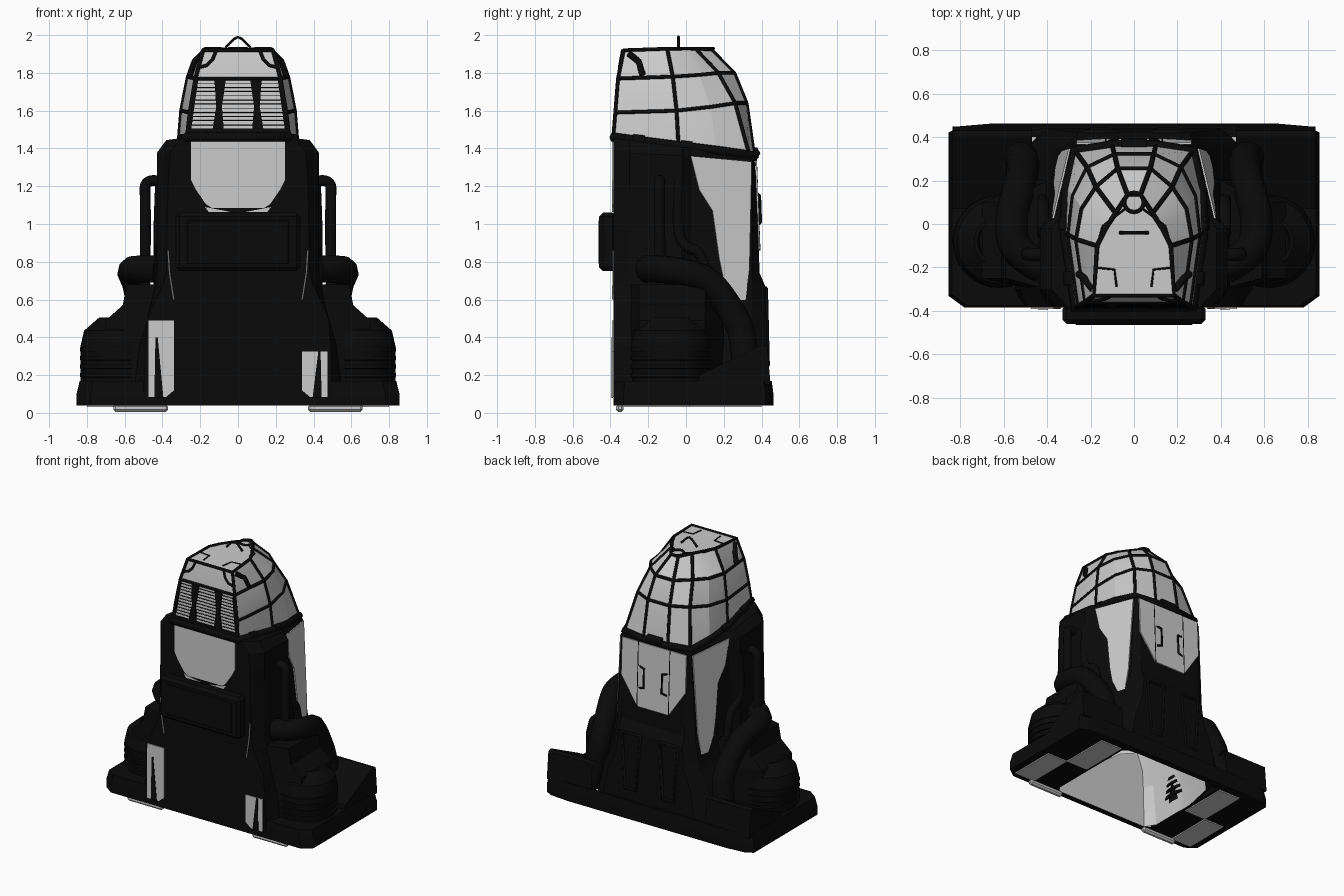
import bpy, bmesh, math

cube = bpy.data.objects.get("Cube")
if cube:
    bpy.data.objects.remove(cube, do_unlink=True)


def material(name, v):
    m = bpy.data.materials.new(name)
    m.use_nodes = True
    m.diffuse_color = (v, v, v, 1)
    b = next(n for n in m.node_tree.nodes if n.type == 'BSDF_PRINCIPLED')
    b.inputs["Base Color"].default_value = (v, v, v, 1)
    b.inputs["Roughness"].default_value = 0.7
    return m


BLACK = material("matte black", 0.003)
GREY = material("light grey", 0.6)
rounded = []


def finish(name, bm, mat):
    me = bpy.data.meshes.new(name)
    bm.to_mesh(me)
    bm.free()
    me.materials.append(mat)
    ob = bpy.data.objects.new(name, me)
    bpy.context.collection.objects.link(ob)
    return ob


def mirrored(half):
    """Close a half outline (tuples starting with x) across x = 0."""
    return list(half) + [(-p[0],) + tuple(p[1:]) for p in reversed(half)]


def loft(name, rings, mat, top=True, inward=False):
    bm = bmesh.new()
    vs = [[bm.verts.new(p) for p in r] for r in rings]
    n = len(vs[0])
    for a, b in zip(vs, vs[1:]):
        for i in range(n):
            j = (i + 1) % n
            bm.faces.new((a[i], a[j], b[j], b[i]))
    if top:
        bm.faces.new(vs[-1])
    bmesh.ops.recalc_face_normals(bm, faces=bm.faces)
    if inward:
        bmesh.ops.reverse_faces(bm, faces=bm.faces)
    ob = finish(name, bm, mat)
    rounded.append(ob)
    return ob


def plate(name, pts, place, mat, thick=0.009):
    bm = bmesh.new()
    bm.faces.new([bm.verts.new(place(*p)) for p in pts])
    ob = finish(name, bm, mat)
    s = ob.modifiers.new("thickness", 'SOLIDIFY')
    s.thickness, s.offset = thick, 0
    return ob


def box(name, lo, hi, mat, bevel):
    bm = bmesh.new()
    bmesh.ops.create_cube(bm, size=1)
    for v in bm.verts:
        v.co = [(a + b) / 2 + c * (b - a) for a, b, c in zip(lo, hi, v.co)]
    ob = finish(name, bm, mat)
    ob.modifiers.new("bevel", 'BEVEL').width = bevel
    return ob


def tube(name, paths, r, mat, closed=False, smooth=False):
    cu = bpy.data.curves.new(name, 'CURVE')
    cu.dimensions, cu.bevel_depth, cu.use_fill_caps = '3D', r, True
    cu.bevel_resolution = 3 if smooth else 1
    for path in paths:
        s = cu.splines.new('NURBS' if smooth else 'POLY')
        s.points.add(len(path) - 1)
        for p, co in zip(s.points, path):
            p.co = (*co, 1)
        s.use_cyclic_u = closed
        if smooth:
            s.use_endpoint_u, s.order_u, s.resolution_u = True, 3, 8
    cu.materials.append(mat)
    ob = bpy.data.objects.new(name, cu)
    bpy.context.collection.objects.link(ob)
    return ob


def lathe(name, centre, profile, mat, n=28):
    rings = [[(centre[0] + r * math.cos(2 * math.pi * i / n),
               centre[1] + r * math.sin(2 * math.pi * i / n), z) for i in range(n)]
             for r, z in profile]
    return loft(name, rings, mat)


# Planes that the flush panels sit on
def side_x(y, z):
    return 0.375 - 0.2424 * y + 0.053 * (1.36 - z)


def front(x, z):
    return (x, -0.387, z)


def rear(x, z):
    return (x, 0.376 + (1.2 - z) * 0.039, z)


def windshield(x, z):
    return (x, -0.389 + (z - 1.46) * 0.081, z)


def brow(x, z):
    return (x, -0.364 + (z - 1.77) * 0.1875, z)


# Main hull and its pale inner liner
def section(z, wf, ws, flare, yb, tilt=0, kx=1, ky=1):
    half = [(wf, -0.385), (ws, -0.3), (ws, -0.02), (side_x(0.03, z) + flare, 0.03),
            (side_x(0.35, z) + flare, 0.35), (0.26 + flare, yb)]
    return mirrored([(x * kx, y * ky, z - tilt * (y + 0.385)) for x, y in half])


rows = [(0.05, 0.50, 0.56, 0.14, 0.44), (0.36, 0.49, 0.52, 0.08, 0.43),
        (0.50, 0.48, 0.48, 0.02, 0.425), (0.67, 0.40, 0.44, 0, 0.42),
        (0.74, 0.38, 0.43, 0, 0.39), (1.2, 0.37, 0.43, 0, 0.372),
        (1.38, 0.36, 0.43, 0, 0.363, 0.05), (1.455, 0.30, 0.38, -0.02, 0.36, 0.13)]
loft("hull", [section(*r) for r in rows], BLACK)
loft("hull_liner", [section(*r, kx=0.78, ky=0.92) for r in rows[:6]], GREY, inward=True)

# Base frame, open in the middle
base = [(0.78, -0.385), (0.855, -0.33), (0.855, 0.42), (0.8, 0.45), (0.65, 0.463)]
loft("base_frame", [mirrored([(x * kx, y * ky, z) for x, y in base]) for kx, ky, z in
     ((0.5, 0.9, 0.04), (1, 1, 0.04), (1, 1, 0.1), (0.98, 0.98, 0.17), (0.62, 0.95, 0.17))],
     BLACK, top=False)

# Canopy glazing: half rings run from the front corner round to the back
canopy = [
    [(0.27, -0.385, 1.46), (0.315, -0.04, 1.415), (0.308, 0.16, 1.39), (0.27, 0.335, 1.365),
     (0.1, 0.36, 1.36)],
    [(0.255, -0.3745, 1.59), (0.3, -0.05, 1.6), (0.28, 0.13, 1.62), (0.215, 0.26, 1.64),
     (0.09, 0.32, 1.64)],
    [(0.225, -0.36, 1.77), (0.265, -0.07, 1.78), (0.24, 0.07, 1.79), (0.175, 0.17, 1.8),
     (0.075, 0.255, 1.8)],
    [(0.185, -0.33, 1.92), (0.17, -0.1, 1.928), (0.13, -0.02, 1.928), (0.085, 0.05, 1.926),
     (0.03, 0.135, 1.92)]]
full = [mirrored(r) for r in canopy]
loft("canopy_glazing", full, GREY)
struts = [list(m) for i, m in enumerate(zip(*full)) if i not in (2, 7)]
tube("canopy_struts", struts + [full[1]], 0.011, BLACK)
tube("canopy_hoops", full[2:], 0.011, BLACK, closed=True)
tube("canopy_base_band", [full[0]], 0.027, BLACK, closed=True)
tube("rear_band_clasp", [[(-0.06, 0.36, 1.375), (0.06, 0.36, 1.375)]], 0.034, BLACK)

# Shuttered windshield
plate("windshield_sill", mirrored([(0.265, 1.445), (0.26, 1.505)]), windshield, BLACK)
slats = []
for i in range(11):
    z = 1.525 + i * 0.022
    w = 0.262 - (z - 1.5) * 0.14
    slats.append([windshield(-w, z), windshield(w, z)])
tube("shutter_slats", slats, 0.0028, BLACK)

# Roof hatch ring and lifting loop
tube("hatch_ring", [[(0.045 * math.cos(a * math.pi / 8), 0.1 + 0.045 * math.sin(a * math.pi / 8),
                      1.929) for a in range(16)]], 0.009, BLACK, closed=True)
tube("lifting_loop", [[(-0.065, -0.04, 1.935), (-0.02, -0.04, 1.98), (0, -0.04, 1.99),
                       (0.02, -0.04, 1.98), (0.065, -0.04, 1.935)]], 0.008, BLACK)

# Front bib and equipment box
plate("front_bib", mirrored([(0.25, 1.45), (0.25, 1.235), (0.225, 1.185), (0.17, 1.105),
                             (0.14, 1.085)]), front, GREY)
box("equipment_box", (-0.33, -0.46, 0.75), (0.33, -0.37, 1.06), BLACK, 0.02)
box("equipment_box_lid", (-0.27, -0.464, 0.79), (0.27, -0.45, 1.02), BLACK, 0.004)

# Rear doors
plate("rear_doors", mirrored([(0.265, 1.335), (0.265, 1.06), (0.13, 0.86)]), rear, GREY)

for s, side in ((1, "left"), (-1, "right")):
    # Windshield pillars, corner brackets and roof seams
    plate("windshield_pillar_" + side,
          [(s * x, z) for x, z in ((0.075, 1.5), (0.085, 1.62), (0.065, 1.765), (0.125, 1.765),
                                   (0.115, 1.62), (0.135, 1.5))], windshield, BLACK)
    plate("windshield_edge_" + side,
          [(s * x, z) for x, z in ((0.248, 1.5), (0.265, 1.5), (0.225, 1.77), (0.21, 1.77))],
          windshield, BLACK)
    tube("brow_bracket_" + side, [[brow(s * x, z) for x, z in
         ((0.115, 1.92), (0.135, 1.87), (0.165, 1.84), (0.205, 1.83))]], 0.009, BLACK)
    tube("side_bracket_" + side,
         [[(s * 0.19, -0.3, 1.9), (s * 0.23, -0.25, 1.86), (s * 0.255, -0.23, 1.79)]],
         0.017, BLACK)
    tube("roof_seam_" + side,
         [[(s * x, y, 1.927) for x, y in ((0.17, -0.1), (0.145, -0.01), (0.08, 0.04), (0.04, 0.07))],
          [(s * x, y, 1.925) for x, y in ((0.18, -0.2), (0.09, -0.21), (0.08, -0.29))]],
         0.005, BLACK)
    tube("band_clasp_" + side, [[(s * 0.29, -0.28, 1.447), (s * 0.295, -0.22, 1.44)],
                                [(s * 0.315, -0.03, 1.415), (s * 0.313, 0.03, 1.408)]], 0.033, BLACK)

    # Rear door seam, handle and lower rear ribs
    tube("door_seam_" + side, [[rear(s * 0.13, 1.34), rear(s * 0.13, 0.86)]], 0.006, BLACK)
    tube("door_handle_" + side, [[rear(s * 0.115, 1.16), (s * 0.075, 0.39, 1.15),
                                  (s * 0.075, 0.395, 1.01), rear(s * 0.115, 1.0)]], 0.008, BLACK)
    tube("rear_rib_" + side, [[(s * 0.08, 0.42, 0.66), (s * 0.11, 0.43, 0.25), (s * 0.2, 0.43, 0.25),
                               (s * 0.23, 0.42, 0.66)]], 0.014, BLACK, closed=True)

    # Pale side panel
    plate("side_panel_" + side,
          [(0.025, 1.36), (0.07, 1.18), (0.14, 1.07), (0.175, 0.82), (0.2, 0.7), (0.28, 0.55),
           (0.31, 0.56), (0.335, 0.76), (0.347, 1.33)],
          lambda y, z: (s * (side_x(y, z) + 0.004), y, z), GREY)

    # Bib corner chips and thin front slits
    plate("bib_chip_" + side, [(s * 0.04, 1.064), (s * 0.155, 1.064), (s * 0.175, 1.09)],
          front, GREY)
    tube("front_slit_" + side, [[(s * 0.37, -0.385, 0.86), (s * 0.362, -0.386, 0.74),
                                 (s * 0.34, -0.387, 0.6)]], 0.004, GREY)

    # Lower front openings with a dark fin; the right one is taller
    top, fin = (0.325, 0.325) if s > 0 else (0.49, 0.4)
    plate("front_opening_" + side, [(s * 0.338, 0.12), (s * 0.338, top), (s * 0.475, top),
                                    (s * 0.475, 0.085), (s * 0.38, 0.085)], front, GREY)
    plate("front_fin_" + side, [(s * 0.395, 0.08), (s * 0.425, fin), (s * 0.437, fin),
                                (s * 0.443, 0.08)], lambda x, z: (x, -0.39, z), BLACK)

    # Engine drum with cooling rings and intake
    c = (s * 0.62, -0.08)
    lathe("engine_" + side, c, [(0.2, 0.15), (0.212, 0.36), (0.195, 0.435), (0.115, 0.505),
                                (0.1, 0.505), (0.09, 0.45)], BLACK)
    for i in range(4):
        z = 0.2 + i * 0.045
        lathe("cooling_ring_%s_%d" % (side, i + 1), c,
              [(0.19, z - 0.014), (0.216, z - 0.01), (0.216, z + 0.01), (0.19, z + 0.014)], BLACK)
    loft("engine_mount_" + side,
         [[(s * x, y, z) for x, y in ((xi, -0.3), (xo, -0.25), (xo, 0.1), (xi, 0.2))]
          for xi, xo, z in ((0.47, 0.7, 0.15), (0.45, 0.7, 0.49), (0.42, 0.61, 0.57),
                            (0.4, 0.59, 0.68))], BLACK)

    # Pipes
    tube("exhaust_elbow_" + side,
         [[(s * 0.42, -0.2, 0.76), (s * 0.55, -0.14, 0.765), (s * 0.57, 0.02, 0.74),
           (s * 0.54, 0.13, 0.7), (s * 0.51, 0.25, 0.53), (s * 0.51, 0.31, 0.4),
           (s * 0.55, 0.32, 0.14)]], 0.075, BLACK, smooth=True)
    tube("side_pipe_" + side,
         [[(s * 0.41, -0.14, 1.225), (s * 0.495, -0.14, 1.245), (s * 0.49, -0.14, 1.12),
           (s * 0.49, -0.14, 0.8), (s * 0.5, -0.12, 0.55)]], 0.03, BLACK, smooth=True)
    tube("feed_pipe_" + side,
         [[(s * 0.41, -0.04, 1.24), (s * 0.42, -0.05, 1.0), (s * 0.42, -0.02, 0.88),
           (s * 0.42, 0.1, 0.85), (s * 0.42, 0.11, 0.68)]], 0.028, BLACK, smooth=True)

    # Rear corner wedge
    loft("rear_wedge_" + side, [[(s * x, y, z) for y, z in
         ((0.07, 0.15), (0.07, 0.2), (0.4, 0.36), (0.43, 0.35), (0.448, 0.15))]
         for x in (0.47, 0.6, 0.835)], BLACK)

    # Underside pads and front skid
    for n, x0, x1, y0, y1 in (("outer", 0.63, 0.8, -0.34, 0.02), ("inner", 0.45, 0.63, 0.02, 0.4)):
        plate("under_pad_%s_%s" % (n, side), [(x0, y0), (x1, y0), (x1, y1), (x0, y1)],
              lambda x, y: (s * x, y, 0.036), GREY)
    x0, x1 = sorted((s * 0.37, s * 0.66))
    box("front_skid_" + side, (x0, -0.37, 0.005), (x1, -0.33, 0.045), GREY, 0.012)

# Smooth the round parts while keeping hard edges
bpy.ops.object.select_all(action='DESELECT')
for ob in rounded:
    ob.select_set(True)
bpy.context.view_layer.objects.active = rounded[0]
bpy.ops.object.shade_smooth_by_angle(angle=math.radians(15))
bpy.ops.object.select_all(action='DESELECT')
